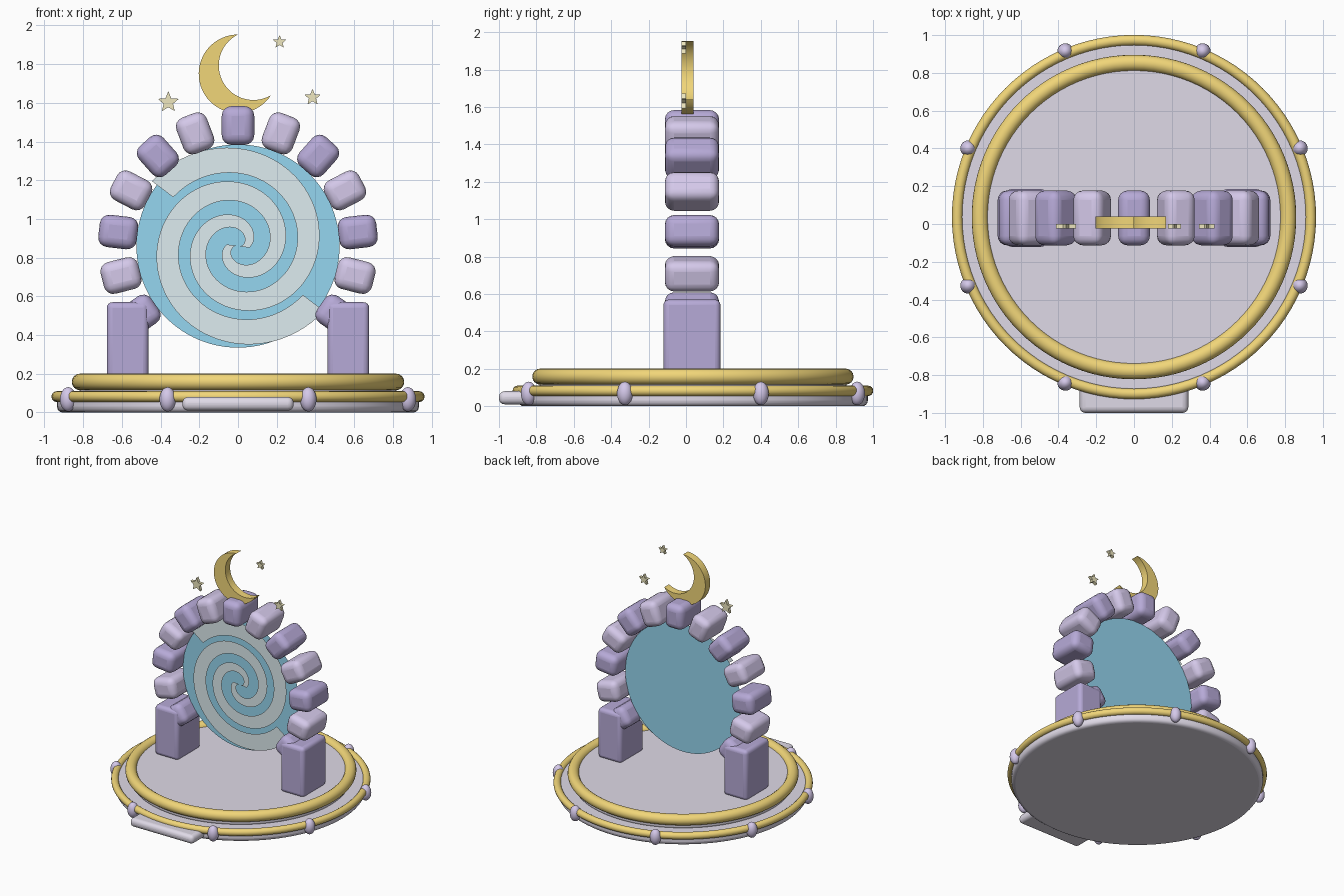
import bpy, bmesh, math
from math import sin, cos, pi, radians
from mathutils import Matrix

if "Cube" in bpy.data.objects:
    bpy.data.objects.remove(bpy.data.objects["Cube"])

CY = 0.037          # centre of platform and arch in y
PZ, PR = 0.86, 0.525  # portal centre height and radius


def mat(name, rgb):
    m = bpy.data.materials.new(name)
    m.diffuse_color = (*rgb, 1)
    m.use_nodes = True
    m.node_tree.nodes["Principled BSDF"].inputs["Base Color"].default_value = m.diffuse_color
    return m


STONE = mat("pale_stone", (0.74, 0.70, 0.80))
GOLD = mat("gold", (0.88, 0.67, 0.19))
DARK = mat("dark_purple", (0.47, 0.40, 0.68))
LIGHT = mat("light_purple", (0.66, 0.58, 0.82))
BLUE = mat("portal_blue", (0.30, 0.67, 0.87))
PALE = mat("swirl_pale", (0.73, 0.84, 0.87))
STAR = mat("star_yellow", (0.86, 0.80, 0.52))


def finish(ob, name, m, bevel=0, segs=4, smooth=True):
    ob.name = name
    ob.data.materials.append(m)
    if bevel:
        b = ob.modifiers.new("bevel", 'BEVEL')
        b.width, b.segments, b.limit_method = bevel, segs, 'ANGLE'
    if smooth:
        bpy.ops.object.select_all(action='DESELECT')
        ob.select_set(True)
        bpy.context.view_layer.objects.active = ob
        bpy.ops.object.shade_smooth_by_angle(angle=radians(40))
    return ob


def box(name, loc, size, m, bevel, rot=0):
    bpy.ops.mesh.primitive_cube_add(size=1, location=loc, rotation=(0, rot, 0))
    ob = bpy.context.object
    ob.data.transform(Matrix.Diagonal((*size, 1)))
    return finish(ob, name, m, bevel)


def disc(name, r, z0, z1, m, bevel):
    bpy.ops.mesh.primitive_cylinder_add(vertices=96, radius=r, depth=z1 - z0,
                                        location=(0, CY, (z0 + z1) / 2))
    return finish(bpy.context.object, name, m, bevel)


def ring(name, major, minor, z, m):
    bpy.ops.mesh.primitive_torus_add(major_radius=major, minor_radius=minor, major_segments=96,
                                     minor_segments=16, location=(0, CY, z))
    return finish(bpy.context.object, name, m)


def plate(name, pts, y, m, depth=0):
    """Flat outline in the xz plane, optionally extruded around y."""
    bm = bmesh.new()
    f = bm.faces.new([bm.verts.new((x, y - depth / 2, z)) for x, z in pts])
    if depth:
        g = bmesh.ops.extrude_face_region(bm, geom=[f])
        bmesh.ops.translate(bm, vec=(0, depth, 0),
                            verts=[v for v in g["geom"] if isinstance(v, bmesh.types.BMVert)])
    bmesh.ops.recalc_face_normals(bm, faces=bm.faces)
    return link(bm, name, m, bool(depth))


def link(bm, name, m, smooth=False):
    me = bpy.data.meshes.new(name)
    bm.to_mesh(me)
    bm.free()
    ob = bpy.data.objects.new(name, me)
    bpy.context.collection.objects.link(ob)
    return finish(ob, name, m, smooth=smooth)


# Platform: two tiers, gold rims and front step
disc("lower_tier", 0.935, 0.0, 0.09, STONE, 0.03)
disc("upper_tier", 0.82, 0.08, 0.17, STONE, 0.02)
ring("lower_gold_rim", 0.936, 0.028, 0.082, GOLD)
ring("upper_gold_rim", 0.816, 0.043, 0.158, GOLD)
box("front_step", (0, -0.88, 0.045), (0.575, 0.24, 0.07), STONE, 0.03)

# Gems around the lower rim
for k in range(8):
    a = radians(22.5 + 45 * k)
    bpy.ops.mesh.primitive_uv_sphere_add(segments=24, ring_count=14, radius=1,
                                         location=(0.95 * cos(a), CY + 0.95 * sin(a), 0.068))
    gem = bpy.context.object
    gem.data.transform(Matrix.Diagonal((0.042, 0.042, 0.063, 1)))
    finish(gem, f"rim_gem_{k}", LIGHT)

# Pillars
for s in (-1, 1):
    box(f"pillar_{'left' if s < 0 else 'right'}", (s * 0.57, CY - 0.005, 0.365),
        (0.216, 0.305, 0.41), DARK, 0.03)

# Arch stones, alternating colours
for i in range(-6, 7):
    a = radians(i * 20.83)
    box(f"arch_stone_{i + 6}", (0.623 * sin(a), CY - 0.005, PZ + 0.623 * cos(a)),
        (0.168, 0.29, 0.2), LIGHT if i % 2 else DARK, 0.05, a)

# Portal disc
plate("portal_disc", [(PR * cos(2 * pi * k / 96), PZ + PR * sin(2 * pi * k / 96))
                      for k in range(96)], CY, BLUE)

# Two-armed swirl lying just in front of the disc
bm = bmesh.new()
N, TURNS = 110, 1.42
for start in (143, -37):
    prev = None
    for k in range(N + 1):
        t = k / N * TURNS
        a = radians(start) - 2 * pi * t
        r = 0.488 - 0.32 * t
        h = 0.022 + 0.096 * r
        cur = [bm.verts.new((q * cos(a), CY - 0.012, PZ + q * sin(a)))
               for q in (max(r - h, 0.003), r + h)]
        if prev:
            bm.faces.new((prev[0], prev[1], cur[1], cur[0]))
        prev = cur
bmesh.ops.recalc_face_normals(bm, faces=bm.faces)
if sum(f.normal.y for f in bm.faces) > 0:
    bmesh.ops.reverse_faces(bm, faces=bm.faces)
link(bm, "portal_swirl", PALE)

# Crescent moon: outer arc, then inner arc back
R, MZ = 0.203, 1.75
tip1, tip2 = radians(90), radians(327)      # outer arc runs from tip1 over the left to tip2
ix, iz = 0.079, MZ + 0.044                  # centre of the inner circle
outer = [(R * cos(tip1 + (tip2 - tip1) * k / 48), MZ + R * sin(tip1 + (tip2 - tip1) * k / 48))
         for k in range(49)]
b1 = math.atan2(outer[0][1] - iz, outer[0][0] - ix)
b2 = math.atan2(outer[-1][1] - iz, outer[-1][0] - ix) + 2 * pi
r1 = math.hypot(outer[0][0] - ix, outer[0][1] - iz)
r2 = math.hypot(outer[-1][0] - ix, outer[-1][1] - iz)
inner = []
for k in range(1, 40):
    t = k / 40
    a, r = b2 + (b1 - b2) * t, r2 + (r1 - r2) * t
    inner.append((ix + r * cos(a), iz + r * sin(a)))
plate("crescent_moon", outer + inner, 0.008, GOLD, 0.062)

# Stars
for n, (x, z, r) in enumerate([(-0.36, 1.603, 0.057), (0.385, 1.628, 0.044), (0.215, 1.915, 0.036)]):
    pts = [(x + q * cos(pi / 2 + k * pi / 5), z + q * sin(pi / 2 + k * pi / 5))
           for k in range(10) for q in [r if k % 2 == 0 else r * 0.45]]
    plate(f"star_{n}", pts, -0.012, STAR, 0.025)
